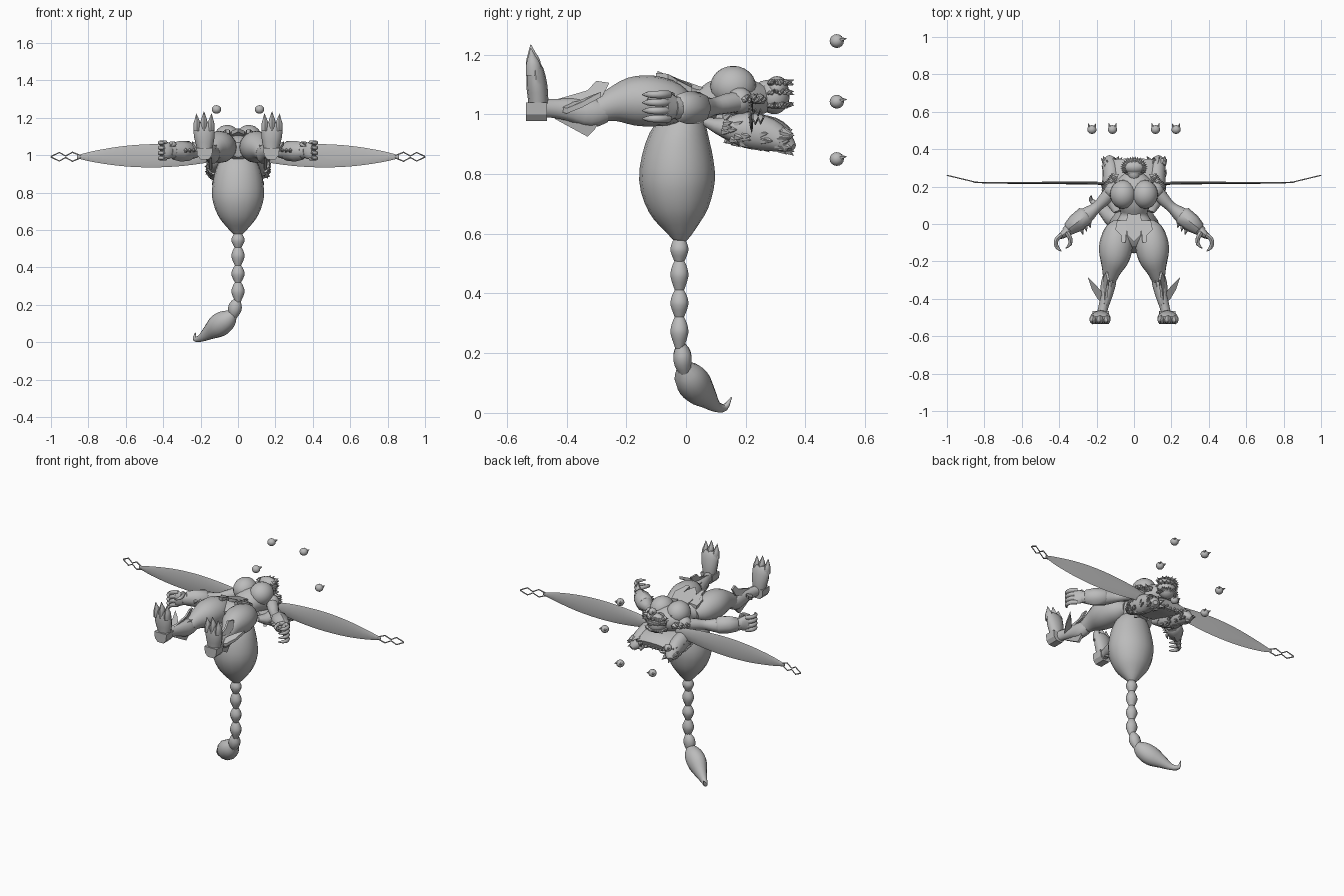
import bpy, bmesh, math, random
from mathutils import Vector, Matrix

random.seed(4)
GREY = bpy.data.materials.new("plain grey")
GREY.diffuse_color = (0.5, 0.5, 0.5, 1)


def finish(name, bm, angle=45):
    bmesh.ops.recalc_face_normals(bm, faces=bm.faces)
    me = bpy.data.meshes.new(name)
    bm.to_mesh(me)
    bm.free()
    ob = bpy.data.objects.new(name, me)
    bpy.context.collection.objects.link(ob)
    me.materials.append(GREY)
    bpy.ops.object.select_all(action='DESELECT')
    ob.select_set(True)
    bpy.context.view_layer.objects.active = ob
    bpy.ops.object.shade_smooth_by_angle(angle=math.radians(angle))
    return ob


def spline(a, b, c, d, t):
    return 0.5 * (2*b + (c - a)*t + (2*a - 5*b + 4*c - d)*t*t + (3*b - a - 3*c + d)*t**3)


# Loft through rows of x, y, z, side radius, up radius
def loft(name, rows, up=(0, 0, 1), sides=12, steps=3, mirror=1, bm=None):
    own = bm is None
    bm = bm or bmesh.new()
    up = Vector(up)
    rows = [[r[0] * mirror] + list(r[1:]) for r in rows]
    pts = []
    for i in range(len(rows) - 1):
        q = [rows[max(i-1, 0)], rows[i], rows[i+1], rows[min(i+2, len(rows)-1)]]
        for s in range(steps):
            pts.append([spline(*v, s / steps) for v in zip(*q)])
    pts.append(rows[-1])
    rings = []
    for i, p in enumerate(pts):
        t = Vector(pts[min(i+1, len(pts)-1)][:3]) - Vector(pts[max(i-1, 0)][:3])
        side = t.cross(up).normalized()
        top = side.cross(t).normalized()
        ra, rb = max(p[3], .001), max(p[4], .001)
        rings.append([bm.verts.new(Vector(p[:3]) + side*ra*math.cos(a) + top*rb*math.sin(a))
                      for a in (2*math.pi*k/sides for k in range(sides))])
    for r, s in zip(rings, rings[1:]):
        for k in range(sides):
            bm.faces.new((r[k], r[(k+1) % sides], s[(k+1) % sides], s[k]))
    bm.faces.new(rings[0])
    bm.faces.new(rings[-1])
    return finish(name, bm) if own else bm


def ball(name, c, r, seg=20, rings=12):
    bm = bmesh.new()
    bmesh.ops.create_uvsphere(bm, u_segments=seg, v_segments=rings, radius=1,
                              matrix=Matrix.Translation(c) @ Matrix.Diagonal((*r, 1)))
    return finish(name, bm)


# Flat outline of points given thickness along a direction
def plate(name, pts, thick, mirror=1):
    bm = bmesh.new()
    f = bm.faces.new([bm.verts.new((p[0]*mirror, p[1], p[2])) for p in pts])
    d = Vector((thick[0]*mirror, thick[1], thick[2]))
    g = bmesh.ops.extrude_face_region(bm, geom=[f])['geom']
    bmesh.ops.translate(bm, verts=[v for v in g if isinstance(v, bmesh.types.BMVert)], vec=d)
    return finish(name, bm, 30)


# Many cone tufts: start, direction, base radius
def tufts(name, items):
    bm = bmesh.new()
    for p, d, r in items:
        p, d = Vector(p), Vector(d)
        m = Matrix.Translation(p + d/2) @ d.to_track_quat('Z', 'Y').to_matrix().to_4x4()
        bmesh.ops.create_cone(bm, cap_ends=True, segments=5, radius1=r, radius2=0,
                              depth=d.length, matrix=m)
    return finish(name, bm, 30)


# Abdomen and segmented tail
Y = (0, 1, 0)
loft("abdomen", [(0, -.02, .575, .02, .02), (0, -.02, .61, .055, .05), (0, -.025, .68, .108, .1),
                 (0, -.03, .78, .139, .127), (0, -.025, .89, .128, .112),
                 (0, -.01, .97, .1, .08), (0, 0, 1.03, .05, .04)], Y, 16)
for i, (zt, zb) in enumerate([(.59, .5), (.515, .405), (.415, .315), (.325, .215)]):
    h = zt - zb
    loft("tail_bead", [(0, -.022, zt, .014, .014), (0, -.022, zt - h*.25, .029, .027),
                       (0, -.022, zt - h*.55, .035, .031), (0, -.022, zb, .014, .014)], Y, 10)
loft("tail_bead", [(0, -.018, .23, .015, .015), (-.012, -.013, .2, .034, .03),
                   (-.02, -.01, .165, .034, .03), (-.028, -.002, .125, .015, .015)], Y, 10)
loft("stinger", [(-.02, -.012, .16, .018, .018), (-.055, .008, .125, .053, .05),
                 (-.105, .035, .088, .062, .055), (-.155, .07, .052, .04, .036),
                 (-.2, .1, .022, .02, .018), (-.23, .13, .018, .012, .012),
                 (-.228, .152, .052, .002, .002)], Y, 12)

# Torso along y, with belly and pelvis
loft("torso", [(0, -.12, 1.03, .04, .04), (0, -.06, 1.035, .11, .07), (0, 0, 1.03, .105, .07),
               (0, .055, 1.03, .072, .06), (0, .11, 1.045, .095, .075),
               (0, .18, 1.05, .125, .08), (0, .235, 1.05, .09, .06), (0, .28, 1.05, .04, .04)], sides=18)
plate("belly_plate", [(0, -.095, 1.145), (.035, -.06, 1.13), (.045, 0, 1.11), (.03, .07, 1.085),
                      (-.03, .07, 1.085), (-.045, 0, 1.11), (-.035, -.06, 1.13)], (0, 0, -.02))
plate("chest_plate", [(0, .085, 1.1), (.06, .13, 1.125), (.1, .2, 1.12), (.06, .235, 1.1),
                      (-.06, .235, 1.1), (-.1, .2, 1.12), (-.06, .13, 1.125)], (0, 0, -.03))

# Head with brow, muzzle and crest
ball("head", (0, .295, 1.06), (.058, .052, .06))
ball("brow_cap", (0, .305, 1.088), (.062, .038, .04), 14, 8)
loft("muzzle", [(0, .285, 1.085, .035, .03), (0, .255, 1.085, .03, .026), (0, .235, 1.075, .014, .012)])
hair = []
for i in range(22):
    a = math.pi * (-.15 + 1.3 * i / 21)
    for z in (1.03, 1.075, 1.105):
        c, s = math.cos(a), math.sin(a)
        hair.append(((.045*c, .3 + .035*s, z), (.028*c, .028*s, .012 * random.uniform(-1, 1)), .013))
tufts("hair_tufts", hair)

# Fur mane: back sheet, side lobes and ragged tufts
loft("mane_back", [(0, .1, .985, .09, .025), (0, .2, .97, .14, .035), (0, .29, .95, .13, .04),
                   (0, .34, .93, .12, .025)], sides=16)
fur = []
for i in range(13):
    x = -.15 + .025*i
    fur.append(((x, .32, .915 + .03*random.random()), (x*.1, .025 + abs(x)*.13, -.01), .02))
for m in (1, -1):
    loft("mane_lobe", [(.09, .065, .975, .02, .015), (.11, .13, .955, .045, .035),
                       (.12, .2, .948, .048, .06), (.122, .28, .93, .046, .055),
                       (.13, .335, .903, .038, .033), (.14, .36, .89, .015, .012)], mirror=m)
    for i in range(60):
        a, y = random.uniform(0, 6.28), random.uniform(.12, .34)
        k = (y - .12) / .22
        c, s = math.cos(a), math.sin(a)
        p = (m*(.12 + .038*c), y, .955 - .05*k + (.045 - .018*k)*s)
        fur.append((p, (m*.02*c, .025, .018*s), .014))
    # Shoulder ruff
    for i in range(9):
        fur.append(((m*(.09 + .006*i), .25 - .008*i, 1.05), (m*.035, .02, .015*math.sin(i*2)), .02))
tufts("mane_tufts", fur)

for m in (1, -1):
    ball("breast", (m*.058, .158, 1.092), (.07, .077, .07))
    # Long thin wing and its open linked tip
    loft("wing", [(.08, .215, 1, .008, .025), (.2, .218, 1, .008, .045), (.33, .219, .998, .007, .058),
                  (.47, .22, .997, .006, .062), (.62, .22, .995, .005, .053),
                  (.77, .22, .993, .004, .03), (.86, .224, .992, .003, .008)], sides=8, mirror=m)
    for s in (1, -1):
        loft("wing_tip_link", [(x, .222 + (x-.84)*.24, .992 + s*d, .003, .004) for x, d in
                               ((.84, .006), (.885, .024), (.922, .004), (.955, .023), (1, .001))],
             sides=6, steps=1, mirror=m)

    # Arm, bracer and curled hand
    ball("shoulder", (m*.115, .18, 1.045), (.045, .045, .045), 14, 8)
    loft("arm", [(.11, .19, 1.045, .035, .035), (.155, .135, 1.035, .034, .034),
                 (.2, .09, 1.025, .028, .03), (.25, .05, 1.02, .042, .042),
                 (.3, .012, 1.02, .044, .046), (.365, -.045, 1.022, .026, .036)], mirror=m)
    loft("bracer", [(.25, .052, 1.022, .04, .04), (.26, .044, 1.022, .052, .053),
                    (.31, .004, 1.022, .05, .055), (.348, -.026, 1.022, .036, .045),
                    (.352, -.03, 1.022, .025, .035)], sides=8, steps=1, mirror=m)
    tufts("bracer_spikes", [((m*(.305 + .022*i), .045 - .022*i, 1.025), (m*.026, .014 - .03, 0), .013)
                            for i in range(3)] +
          [((m*(.24 + .02*i), .005 - .018*i, 1.025), (-m*.008, -.03, 0), .013) for i in range(3)])
    loft("palm", [(.352, -.03, 1.022, .022, .034), (.372, -.052, 1.024, .022, .045),
                  (.4, -.07, 1.025, .013, .046)], mirror=m)
    for i in range(4):
        z = .985 + .027*i
        loft("finger", [(.385, -.058, z, .013, .013), (.411, -.078, z, .012, .013),
                        (.418, -.108, z, .011, .012), (.406, -.13, z, .009, .009),
                        (.388, -.146, z, .002, .002)], sides=8, steps=2, mirror=m)
    loft("thumb", [(.36, -.045, 1.06, .014, .014), (.342, -.075, 1.062, .012, .012),
                   (.342, -.108, 1.055, .01, .01), (.365, -.13, 1.05, .002, .002)],
         sides=8, steps=2, mirror=m)

    # Leg: thigh, shin and armour fins
    loft("thigh", [(.075, .015, 1.03, .03, .03), (.085, -.03, 1.035, .07, .068),
                   (.096, -.11, 1.044, .089, .085), (.105, -.185, 1.043, .08, .08),
                   (.12, -.25, 1.03, .052, .055), (.13, -.3, 1.01, .035, .04)], sides=16, mirror=m)
    plate("hip_plate", [(.03, .02, 1.1), (.09, .02, 1.09), (.1, -.03, 1.115), (.07, -.06, 1.135),
                        (.065, -.1, 1.139), (.045, -.1, 1.136), (.04, -.04, 1.125)], (0, 0, -.02), m)
    loft("shin", [(.128, -.27, 1.012, .035, .04), (.137, -.32, 1.005, .04, .052),
                  (.15, -.39, 1.015, .032, .04), (.165, -.45, 1.02, .026, .033),
                  (.175, -.5, 1.02, .03, .035)], sides=10, mirror=m)
    plate("knee_fin", [(.15, -.45, 1.045), (.135, -.33, 1.08), (.13, -.3, 1.112), (.14, -.257, 1.105),
                       (.15, -.28, 1.06), (.155, -.36, 1.03)], (.012, 0, 0), m)
    plate("outer_fin", [(.165, -.43, 1.03), (.175, -.36, 1.045), (.205, -.325, 1.06), (.247, -.285, 1.075),
                        (.225, -.35, 1.04), (.195, -.4, 1.02)], (0, 0, -.018), m)
    plate("inner_fin", [(.155, -.43, 1.03), (.13, -.37, 1.045), (.105, -.27, 1.06), (.135, -.31, 1.05),
                        (.15, -.36, 1.04)], (0, 0, -.018), m)
    plate("heel_spur", [(.14, -.44, .985), (.138, -.33, .925), (.136, -.305, .95), (.14, -.29, .98),
                        (.15, -.37, .995)], (.015, 0, 0), m)

    # Upright foot with a heel block and clawed toes
    plate("heel", [(.135, -.535, 1.04), (.222, -.535, 1.04), (.218, -.535, 1.0), (.2, -.535, .978),
                   (.157, -.535, .978), (.139, -.535, 1.0)], (0, .07, 0), m)
    loft("foot", [(.178, -.495, 1.0, .034, .03), (.178, -.495, 1.05, .045, .034),
                  (.18, -.5, 1.1, .055, .035), (.182, -.505, 1.15, .056, .028),
                  (.182, -.508, 1.175, .045, .016)], Y, 12, 2, m)
    for i in (-1, 0, 1):
        x, h = .182 + .038*i, .012 * (i == 0)
        loft("toe_claw", [(x, -.51, 1.13, .018, .026), (x, -.512, 1.165 + h, .019, .024),
                          (x, -.516, 1.19 + h, .012, .014), (x + .003*i, -.52, 1.222 + h, .001, .001)],
             Y, 8, 2, m)

    # Floating orbs with small points at the back
    for x, z in ((.115, 1.245), (.225, 1.042), (.115, .85)):
        ball("floating_orb", (m*x, .505, z), (.025, .024, .023), 12, 8)
        tufts("orb_points", [((m*x + s*.014, .518, z + .006), (s*.006, .022, .002), .009) for s in (1, -1)])
